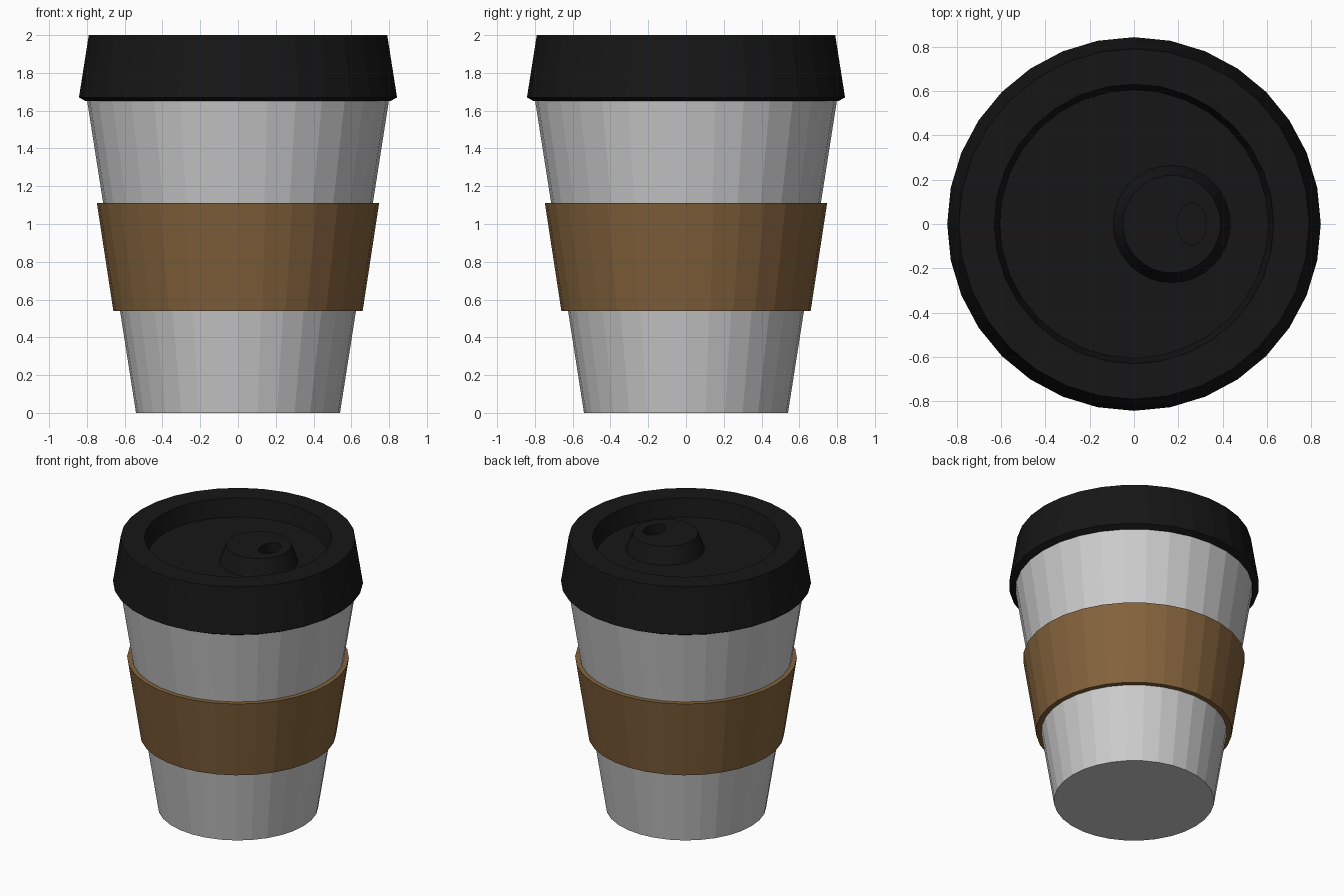
import bpy
from math import cos, sin, tau

if "Cube" in bpy.data.objects:
    bpy.data.objects.remove(bpy.data.objects["Cube"])

SIDES = 32


def material(name, rgb):
    m = bpy.data.materials.new(name)
    m.diffuse_color = (*rgb, 1)
    m.use_nodes = True
    m.node_tree.nodes["Principled BSDF"].inputs["Base Color"].default_value = m.diffuse_color
    return m


def loft(name, rings, mat=None, cap_start=False, cap_end=False, closed=False):
    """Skin a stack of rings, each (centre x, radius x, radius y, z)."""
    verts = [(cx + rx * cos(tau * i / SIDES), ry * sin(tau * i / SIDES), z)
             for cx, rx, ry, z in rings for i in range(SIDES)]
    n = len(rings)
    faces = []
    for k in range(n if closed else n - 1):
        a, b = k * SIDES, (k + 1) % n * SIDES
        for i in range(SIDES):
            j = (i + 1) % SIDES
            faces.append((a + i, a + j, b + j, b + i))
    if cap_start:
        faces.append(tuple(reversed(range(SIDES))))
    if cap_end:
        faces.append(tuple(range((n - 1) * SIDES, n * SIDES)))
    mesh = bpy.data.meshes.new(name)
    mesh.from_pydata(verts, [], faces)
    ob = bpy.data.objects.new(name, mesh)
    bpy.context.collection.objects.link(ob)
    if mat:
        mesh.materials.append(mat)
    return ob


def round_rings(profile):
    return [(0, r, r, z) for r, z in profile]


black = material("lid_black", (0.008, 0.008, 0.008))
brown = material("sleeve_brown", (0.23, 0.123, 0.045))

# Tapered paper cup
loft("cup", round_rings([(0.54, 0), (0.80, 1.66)]), cap_start=True, cap_end=True)

# Cardboard sleeve around the cup
loft("sleeve", round_rings([(0.62, 0.54), (0.66, 0.54), (0.747, 1.11), (0.71, 1.11)]),
     brown, closed=True)

# Lid with raised rim and recessed floor
loft("lid", round_rings([(0.79, 1.65), (0.805, 1.65), (0.842, 1.67), (0.79, 2.0),
                         (0.63, 2.0), (0.605, 1.87)]), black, cap_end=True)

# Drinking spout with an oval hole
loft("spout", [(0.17, 0.265, 0.265, 1.868), (0.17, 0.22, 0.22, 1.99),
               (0.26, 0.065, 0.095, 1.99), (0.26, 0.065, 0.095, 1.92)],
     black, cap_end=True)
